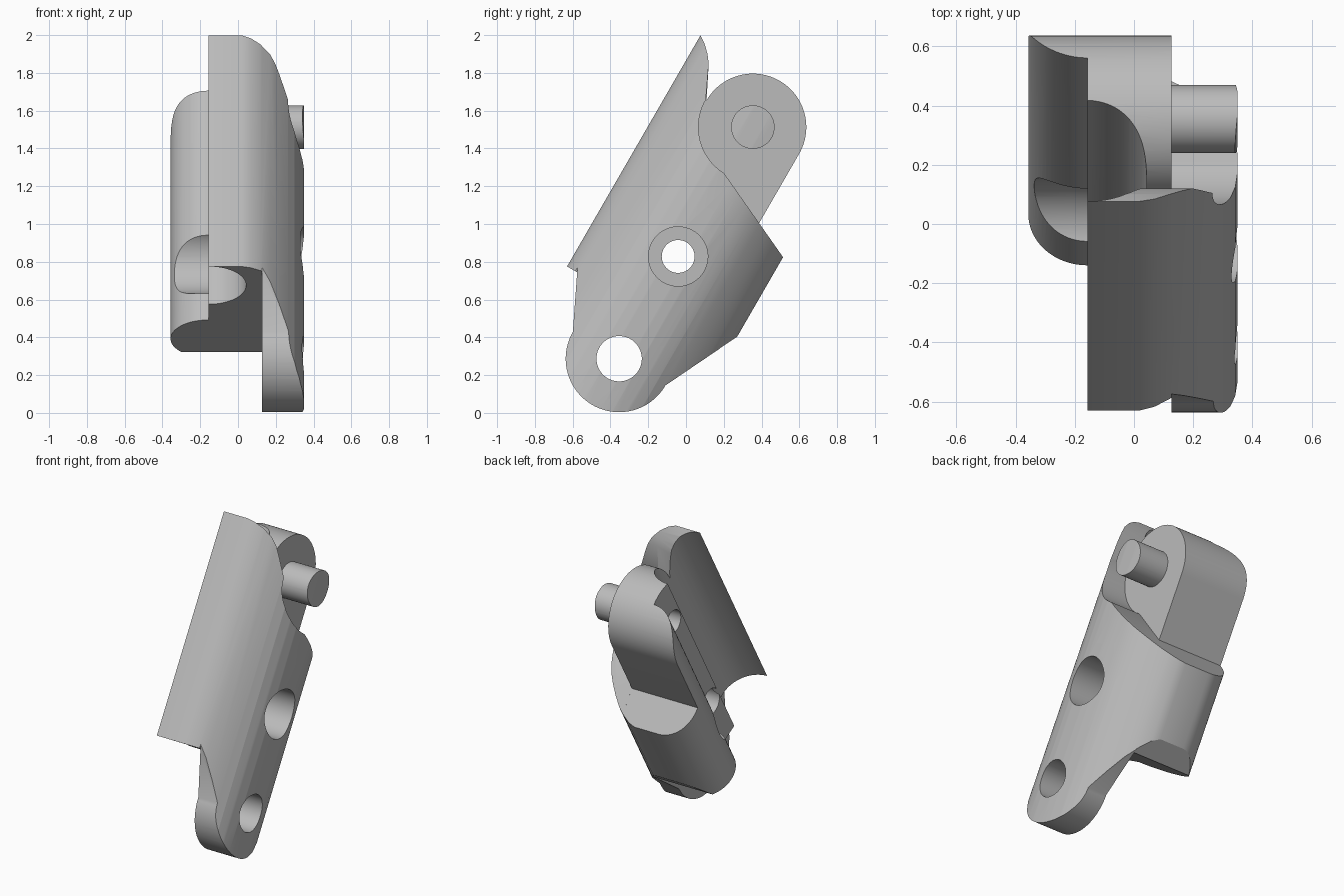
import bpy, math
from mathutils import Matrix, Vector

cube = bpy.data.objects.get("Cube")
if cube:
    bpy.data.objects.remove(cube, do_unlink=True)

STEEL = bpy.data.materials.new("plain_grey")
STEEL.use_nodes = True
GREY = (0.5, 0.5, 0.5, 1)
STEEL.diffuse_color = GREY
STEEL.node_tree.nodes["Principled BSDF"].inputs["Base Color"].default_value = GREY

# The link is built upright: x across, y front to back, z along its length
PIVOT = 0.708      # distance of each pivot from the middle
EYE = 0.283        # eye radius
STEP = 0.127       # where the eye meets the side plate
SPLIT = -0.157     # axis of the groove and of the rounded edge
ROUND = 0.2
HALF = 0.483       # half depth of the body


def arc(cx, cy, r, start, end, n=32):
    """Points on an arc, angles in degrees."""
    angles = [math.radians(start + (end - start) * i / n) for i in range(n + 1)]
    return [(cx + r * math.cos(a), cy + r * math.sin(a)) for a in angles]


def prism(name, points, axis, low, high):
    """Extrude a closed outline along x (points are y, z) or z (points are x, y)."""
    place = (lambda p, d: (d, *p)) if axis == "x" else (lambda p, d: (*p, d))
    n = len(points)
    verts = [place(p, low) for p in points] + [place(p, high) for p in points]
    faces = [tuple(reversed(range(n))), tuple(range(n, 2 * n))]
    faces += [(i, (i + 1) % n, n + (i + 1) % n, n + i) for i in range(n)]
    mesh = bpy.data.meshes.new(name)
    mesh.from_pydata(verts, [], faces)
    mesh.materials.append(STEEL)
    obj = bpy.data.objects.new(name, mesh)
    bpy.context.collection.objects.link(obj)
    bpy.ops.object.select_all(action="DESELECT")
    bpy.context.view_layer.objects.active = obj
    obj.select_set(True)
    bpy.ops.object.mode_set(mode="EDIT")
    bpy.ops.mesh.select_all(action="SELECT")
    bpy.ops.mesh.normals_make_consistent(inside=False)
    bpy.ops.object.mode_set(mode="OBJECT")
    return obj


def rod(name, z, r, low, high):
    return prism(name, arc(0, z, r, 0, 360, 64)[:-1], "x", low, high)


def combine(target, tool, operation):
    mod = target.modifiers.new(operation, "BOOLEAN")
    mod.operation = operation
    mod.solver = "EXACT"
    mod.object = tool
    bpy.context.view_layer.objects.active = target
    bpy.ops.object.modifier_apply(modifier=mod.name)
    bpy.data.objects.remove(tool, do_unlink=True)


# Shared profile pieces in side elevation
back = [(0.6, -0.054), (0.6, 0.137)]
tip = [(-0.371, 0.883), (-0.402, 0.9235), (-0.438, 0.959), (-HALF, 0.99), (-0.6, 1.05)]

# Inner body with the upper eye
inner = [(-0.6, -0.423), (0.42, -0.423)] + back + [(EYE, 0.284)]
inner += arc(0, PIVOT, EYE, 0, 180, 48) + tip
link = prism("hinge_link", inner, "x", -0.5, STEP)

# Side plate with the lower eye and clearance around the pin
plate = arc(0, -PIVOT, EYE, -180, 0, 48) + back
plate += arc(0, PIVOT, EYE + 0.005, -92, -180) + tip + [(-0.6, -0.054)]
combine(link, prism("side_plate", plate, "x", STEP, 0.5), "UNION")

# Pivot pin
combine(link, rod("pivot_pin", PIVOT, 0.115, 0.0, 0.45), "UNION")

# Cross-section: curved outer side, rounded edge and matching groove
side = [(0.02, HALF), (0.07, 0.468), (0.12, 0.438), (0.17, 0.4), (0.22, 0.345),
        (0.265, 0.288), (0.3, 0.235), (0.325, 0.175), (0.342, 0.11), (0.349, 0.05)]
section = [(x, -y) for x, y in side] + side[::-1]
section += arc(SPLIT, HALF - ROUND, ROUND, 90, 270)
section += arc(SPLIT, ROUND - HALF, ROUND, 90, -89)
section += [(SPLIT, -HALF)]
combine(link, prism("section", section, "z", -1.3, 1.3), "INTERSECT")

# Holes: lower pivot, middle bore with its recesses, blind hole behind the pin
MIDDLE = -0.083
for z, r, low, high in [(-PIVOT, 0.12, 0.0, 0.6), (MIDDLE, 0.087, -0.6, 0.6),
                        (MIDDLE, 0.157, 0.1, 0.6), (MIDDLE, 0.197, -0.6, SPLIT),
                        (PIVOT, 0.075, -0.6, 0.0)]:
    combine(link, rod("hole_cutter", z, r, low, high), "DIFFERENCE")

# Lean the link back and stand it on the ground
link.data.transform(Matrix.Translation(Vector((0, 0, 0.9))) @ Matrix.Rotation(math.radians(-30), 4, "X"))
bpy.ops.object.select_all(action="DESELECT")
link.select_set(True)
bpy.context.view_layer.objects.active = link
bpy.ops.object.shade_smooth_by_angle(angle=math.radians(25))
